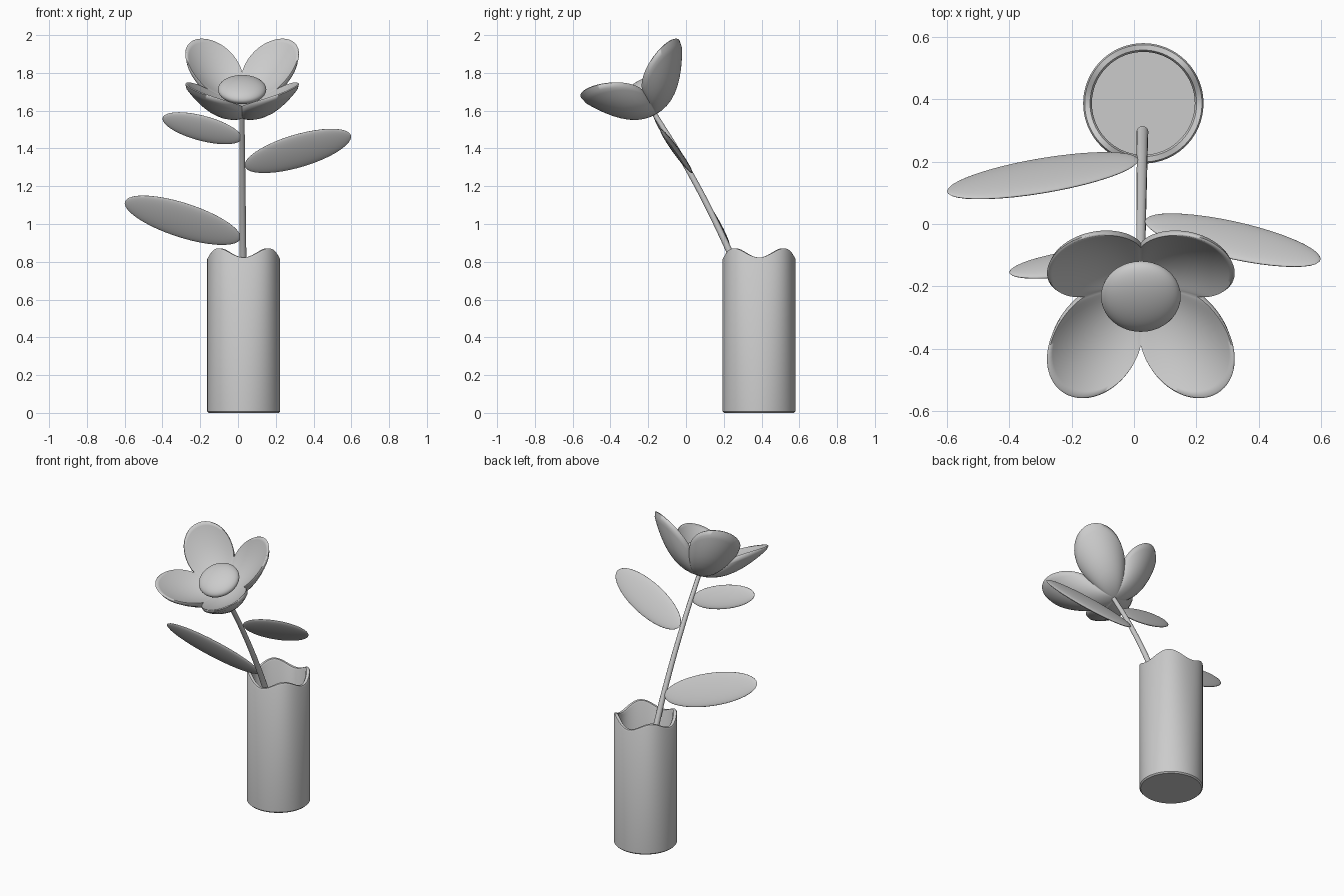
import bpy, bmesh, math
from mathutils import Vector, Matrix

cube = bpy.data.objects.get("Cube")
if cube:
    bpy.data.objects.remove(cube, do_unlink=True)

grey = bpy.data.materials.new("plain_grey")
grey.use_nodes = True
grey.diffuse_color = (0.6, 0.6, 0.6, 1)
grey.node_tree.nodes["Principled BSDF"].inputs["Base Color"].default_value = grey.diffuse_color


def finish(bm, name, angle=50):
    """Turn a bmesh into a smooth shaded grey object."""
    bmesh.ops.recalc_face_normals(bm, faces=bm.faces)
    mesh = bpy.data.meshes.new(name)
    bm.to_mesh(mesh)
    bm.free()
    mesh.materials.append(grey)
    obj = bpy.data.objects.new(name, mesh)
    bpy.context.collection.objects.link(obj)
    bpy.ops.object.select_all(action="DESELECT")
    obj.select_set(True)
    bpy.context.view_layer.objects.active = obj
    bpy.ops.object.shade_smooth_by_angle(angle=math.radians(angle))
    return obj


def skin(rings, name, angle=50):
    """Bridge closed rings of points and cap both ends."""
    bm = bmesh.new()
    loops = [[bm.verts.new(p) for p in ring] for ring in rings]
    n = len(loops[0])
    for a, b in zip(loops, loops[1:]):
        for i in range(n):
            j = (i + 1) % n
            bm.faces.new((a[i], a[j], b[j], b[i]))
    bm.faces.new(loops[0])
    bm.faces.new(loops[-1])
    return finish(bm, name, angle)


def ellipsoid(name, center, axes):
    """Sphere stretched along three half-axis vectors."""
    bm = bmesh.new()
    bmesh.ops.create_uvsphere(bm, u_segments=40, v_segments=24, radius=1)
    m = Matrix([Vector(a) for a in axes]).transposed().to_4x4()
    m.translation = center
    bmesh.ops.transform(bm, matrix=m, verts=bm.verts)
    return finish(bm, name, 80)


# Vase: hollow cylinder whose rim has four waves
SEG = 96
vase_profile = [(0.185, 0.0, 0), (0.193, 0.008, 0), (0.193, 0.838, 1), (0.188, 0.847, 1),
                (0.171, 0.847, 1), (0.165, 0.838, 1), (0.165, 0.03, 0)]
rings = []
for r, z, wave in vase_profile:
    ring = []
    for i in range(SEG):
        a = math.tau * i / SEG
        ring.append((0.03 + r * math.cos(a), 0.387 + r * math.sin(a),
                     z - wave * 0.024 * math.cos(4 * a)))
    rings.append(ring)
skin(rings, "vase", 40)

# Stem: gently bending tapered tube
path = [Vector(p) for p in ((0.027, 0.295, 0.7), (0.026, 0.2, 0.92),
                            (0.023, 0.005, 1.3), (0.02, -0.19, 1.62))]
curve = bpy.data.curves.new("stem", "CURVE")
curve.dimensions = "3D"
curve.bevel_depth = 0.018
curve.bevel_resolution = 5
curve.use_fill_caps = True
curve.resolution_u = 10
spline = curve.splines.new("BEZIER")
spline.bezier_points.add(len(path) - 1)
for i, (point, co) in enumerate(zip(spline.bezier_points, path)):
    point.co = co
    point.radius = 1.05 - 0.1 * i
    point.handle_left_type = point.handle_right_type = "AUTO"
curve.materials.append(grey)
stem = bpy.data.objects.new("stem", curve)
bpy.context.collection.objects.link(stem)
ellipsoid("stem_end", path[0], [(0.019, 0, 0), (0, 0.019, 0), (0, 0, 0.019)])

# Leaves: thin ellipsoids with their width running along the stem
leaves = [("lower_right_leaf", (-0.293, 0.155, 1.02), (-0.307, -0.05, 0.09), (0, -0.055, 0.095)),
          ("left_leaf", (0.317, -0.052, 1.387), (0.282, -0.06, 0.075), (0, -0.06, 0.09)),
          ("upper_right_leaf", (-0.19, -0.125, 1.507), (-0.21, -0.03, 0.05), (0, -0.038, 0.068))]
for name, center, length, width in leaves:
    normal = Vector(length).cross(Vector(width)).normalized() * 0.017
    ellipsoid(name, center, [length, width, normal])

# Blossom frame: tipped forward by thirty degrees
head = Matrix.Translation((0.022, -0.24, 1.725)) @ Matrix.Rotation(math.radians(30), 4, "X")


def blossom_ring(t, side):
    """One ring of the four-lobed cup; side is -1 below, 1 above, 0 at the rim."""
    ring = []
    for i in range(SEG * 2):
        a = math.tau * i / (SEG * 2)
        lobe = abs(math.sin(2 * a)) ** 0.85
        rim = -0.025 + 0.155 * lobe
        if side < 0:
            h = -0.165 + (rim - 0.014 + 0.165) * t ** 2.2
        elif side > 0:
            h = -0.08 + (rim + 0.014 + 0.08) * t ** 1.9
        else:
            h = rim + 0.004
        r = t * (0.185 + 0.183 * lobe)
        ring.append(head @ Vector((r * math.cos(a), r * math.sin(a), h)))
    return ring


steps = [0.02, 0.12, 0.24, 0.36, 0.48, 0.6, 0.7, 0.8, 0.88, 0.94, 0.98]
rings = [blossom_ring(t, -1) for t in steps]
rings.append(blossom_ring(1, 0))
rings += [blossom_ring(t, 1) for t in reversed(steps)]
skin(rings, "petals", 80)

# Flower center: flattened dome
turn = head.to_3x3()
ellipsoid("flower_center", head @ Vector((0, 0, -0.015)),
          [turn @ Vector(v) for v in ((0.128, 0, 0), (0, 0.128, 0), (0, 0, 0.05))])
